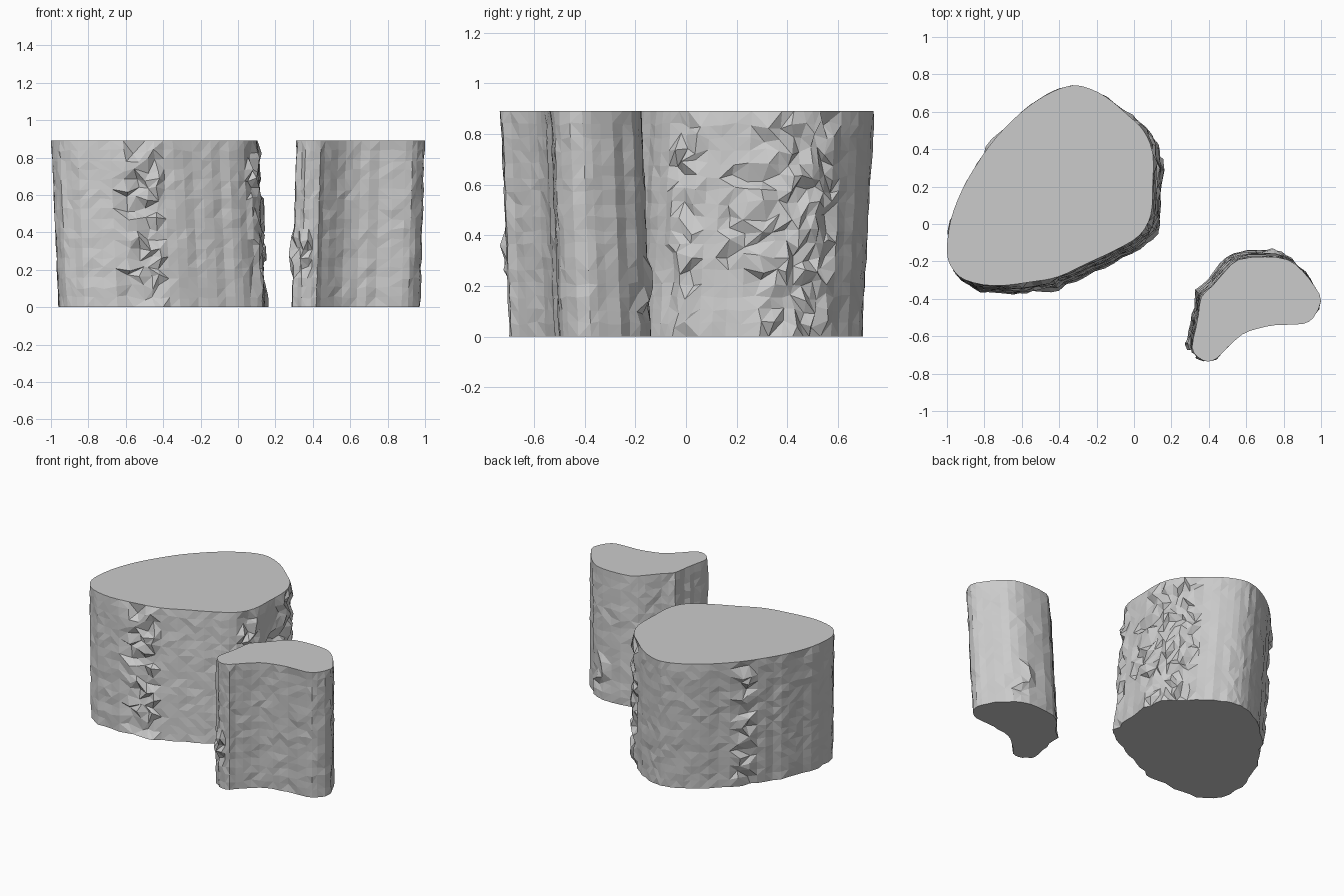
import bpy, bmesh, random
from mathutils import Vector

if "Cube" in bpy.data.objects:
    bpy.data.objects.remove(bpy.data.objects["Cube"])

HEIGHT = 0.89
ROWS = 17


def smooth_loop(points, steps):
    """Closed Catmull-Rom loop through the outline points."""
    p = [Vector(q) for q in points]
    n, out = len(p), []
    for i in range(n):
        a, b, c, d = p[i - 1], p[i], p[(i + 1) % n], p[(i + 2) % n]
        for s in range(steps):
            t = s / steps
            out.append(0.5 * (2 * b + (c - a) * t + (2 * a - 5 * b + 4 * c - d) * t**2
                              + (3 * b - a - 3 * c + d) * t**3))
    return out


def rock_column(name, outline, lean, chips, seed, steps=3):
    """Loft the outline from floor to top, leaning, with rough chipped bands."""
    rng = random.Random(seed)
    loop = smooth_loop(outline, steps)
    n = len(loop)
    ridge = [rng.uniform(-0.006, 0.006) for _ in loop]
    bm = bmesh.new()
    rings = []
    for r in range(ROWS + 1):
        f = r / ROWS
        edge = r in (0, ROWS)
        ring = []
        for i, p in enumerate(loop):
            tangent = loop[(i + 1) % n] - loop[i - 1]
            normal = Vector((tangent.y, -tangent.x)).normalized()
            near = any((p - Vector((cx, cy))).length < rad and lo <= f <= hi
                       for cx, cy, rad, lo, hi in chips)
            if r == ROWS:
                push, dz, slide = 0, 0, 0
            elif near:
                push = rng.choice((-0.015, -0.005, 0.01, 0.02))
                dz = rng.uniform(-0.018, 0.018)
                slide = rng.uniform(-0.15, 0.15)
            else:
                push = ridge[i] + rng.uniform(-0.004, 0.004)
                dz = rng.uniform(-0.008, 0.008)
                slide = 0
            q = p + Vector(lean) * (1 - f) + normal * push + tangent * slide
            ring.append(bm.verts.new((q.x, q.y, HEIGHT * f + (0 if edge else dz))))
        rings.append(ring)
    # Faceted sides
    for a, b in zip(rings, rings[1:]):
        for i in range(n):
            j = (i + 1) % n
            if rng.random() < 0.5:
                bm.faces.new((a[i], a[j], b[j]))
                bm.faces.new((a[i], b[j], b[i]))
            else:
                bm.faces.new((a[i], a[j], b[i]))
                bm.faces.new((a[j], b[j], b[i]))
    # Flat floor and top
    bm.faces.new(rings[-1])
    bm.faces.new(rings[0][::-1])
    bmesh.ops.recalc_face_normals(bm, faces=bm.faces)
    mesh = bpy.data.meshes.new(name)
    bm.to_mesh(mesh)
    bm.free()
    obj = bpy.data.objects.new(name, mesh)
    bpy.context.collection.objects.link(obj)
    return obj


# Large egg-shaped column, outline counter-clockwise from the left
large = [(-1.0, -0.15), (-0.97, -0.24), (-0.9, -0.30), (-0.75, -0.33), (-0.55, -0.31),
         (-0.4, -0.28), (-0.25, -0.21), (-0.1, -0.14), (0.03, -0.06), (0.09, 0.05),
         (0.10, 0.2), (0.10, 0.38), (0.05, 0.5), (-0.03, 0.58), (-0.15, 0.68),
         (-0.27, 0.735), (-0.36, 0.735), (-0.47, 0.69), (-0.6, 0.6), (-0.74, 0.46),
         (-0.84, 0.32), (-0.92, 0.18), (-0.98, 0.02)]
rock_column("large_rock_column", large, (0.04, -0.045),
            [(-0.53, -0.31, 0.13, 0, 0.95), (0.08, 0.0, 0.06, 0, 1),
             (0.06, 0.46, 0.15, 0, 1), (0.1, 0.28, 0.1, 0.3, 0.75),
             (-0.76, 0.44, 0.05, 0, 1)], 3)

# Small bean-shaped column, outline counter-clockwise from the left
small = [(0.31, -0.66), (0.34, -0.71), (0.39, -0.735), (0.44, -0.72), (0.5, -0.66),
         (0.58, -0.59), (0.66, -0.56), (0.76, -0.54), (0.9, -0.535), (0.96, -0.50),
         (1.0, -0.41), (0.97, -0.34), (0.9, -0.25), (0.82, -0.19), (0.7, -0.175),
         (0.56, -0.19), (0.49, -0.25), (0.42, -0.33), (0.36, -0.39), (0.345, -0.48),
         (0.33, -0.56)]
rock_column("small_rock_column", small, (-0.025, 0.035),
            [(0.8, -0.19, 0.1, 0.1, 0.3), (0.34, -0.69, 0.08, 0.2, 0.45)], 8, 2)
